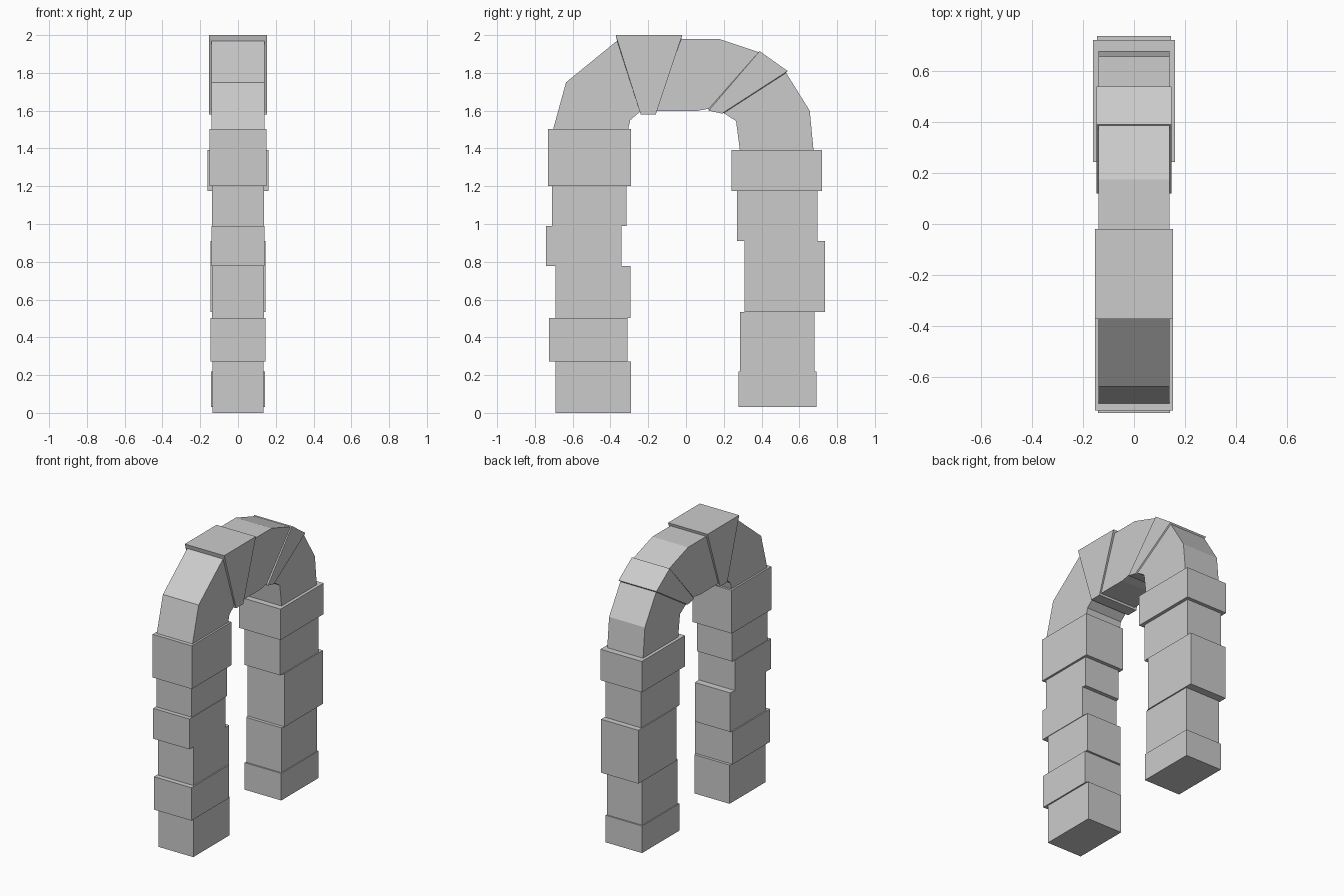
import bpy, bmesh

# Pillar stones: outer y, inner y, bottom z, top z, half width
front_stones = [
    (-.69, -.29, 0, .272, .136), (-.725, -.31, .272, .503, .146),
    (-.69, -.295, .503, .777, .137), (-.74, -.342, .777, .99, .141),
    (-.71, -.315, .99, 1.2, .137), (-.73, -.29, 1.2, 1.503, .152)]
back_stones = [
    (.69, .277, .03, .22, .142), (.68, .287, .22, .535, .136),
    (.735, .31, .535, .91, .145), (.695, .27, .91, 1.175, .138),
    (.72, .242, 1.175, 1.392, .161)]

# Wedge stones of the curve: half width, then sections (outer y, z, inner y, z)
wedges = [
    (.139, [(-.703, 1.503, -.306, 1.503), (-.635, 1.75, -.295, 1.55),
            (-.365, 1.97, -.24, 1.597)]),
    (.153, [(-.372, 2, -.24, 1.58), (-.02, 2, -.16, 1.58)]),
    (.139, [(-.025, 1.98, -.16, 1.597), (.175, 1.98, .05, 1.597),
            (.385, 1.91, .12, 1.61)]),
    (.147, [(.39, 1.915, .12, 1.6), (.538, 1.81, .19, 1.585)]),
    (.139, [(.53, 1.8, .2, 1.587), (.655, 1.6, .265, 1.545),
            (.675, 1.392, .285, 1.392)])]

# Sections in order: up the front pillar, over the curve, down the back pillar
sections = []
for o, i, z0, z1, w in front_stones:
    sections += [(o, z0, i, z0, w), (o, z1, i, z1, w)]
for w, cuts in wedges:
    sections += [c + (w,) for c in cuts]
for o, i, z0, z1, w in reversed(back_stones):
    sections += [(o, z1, i, z1, w), (o, z0, i, z0, w)]

# Skin the sections into one stepped stone arch
bm = bmesh.new()
rings = [[bm.verts.new(p) for p in ((-w, oy, oz), (w, oy, oz), (w, iy, iz), (-w, iy, iz))]
         for oy, oz, iy, iz, w in sections]
for a, b in zip(rings, rings[1:]):
    for k in range(4):
        n = (k + 1) % 4
        bm.faces.new((a[k], a[n], b[n], b[k]))
bm.faces.new(rings[0][::-1])
bm.faces.new(rings[-1])
bmesh.ops.recalc_face_normals(bm, faces=bm.faces)
mesh = bpy.data.meshes.new("stone_arch")
bm.to_mesh(mesh)
bm.free()
bpy.context.collection.objects.link(bpy.data.objects.new("stone_arch", mesh))
